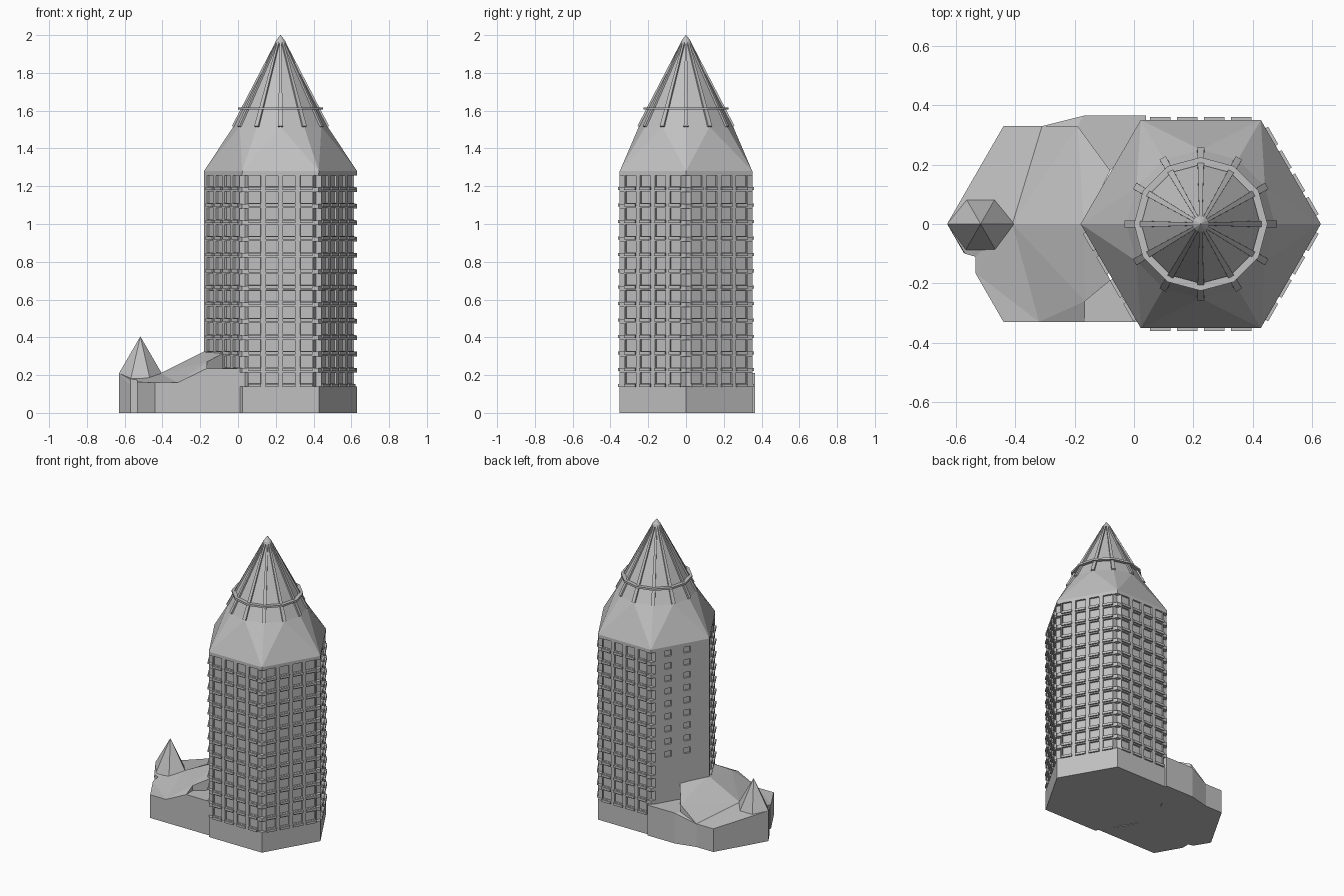
import bpy, bmesh, math
from mathutils import Vector

if "Cube" in bpy.data.objects:
    bpy.data.objects.remove(bpy.data.objects["Cube"])

GREY = bpy.data.materials.new("warm_grey")
GREY.diffuse_color = (0.53, 0.53, 0.53, 1)
GREY.use_nodes = True
GREY.node_tree.nodes["Principled BSDF"].inputs["Base Color"].default_value = GREY.diffuse_color

CX, R, S = 0.225, 0.405, 0.03        # tower centre, hexagon radius, corner notch
Z0, Z1, ROWS = 0.14, 1.27, 13        # facade bottom, top, storeys
STEP = (Z1 - Z0) / ROWS
UP = Vector((0, 0, 1))


def polar(r, deg, z=0.0):
    a = math.radians(deg)
    return Vector((CX + r * math.cos(a), r * math.sin(a), z))


def finish(name, bm, weld=True):
    if weld:
        bmesh.ops.remove_doubles(bm, verts=bm.verts, dist=1e-5)
        bmesh.ops.recalc_face_normals(bm, faces=bm.faces)
    me = bpy.data.meshes.new(name)
    bm.to_mesh(me)
    bm.free()
    me.materials.append(GREY)
    ob = bpy.data.objects.new(name, me)
    bpy.context.collection.objects.link(ob)
    return ob


def loft(bm, bottom, top):
    """Closed solid between two matching rings of points."""
    a = [bm.verts.new(p) for p in bottom]
    b = [bm.verts.new(p) for p in top]
    n = len(a)
    fs = [bm.faces.new((a[i], a[(i + 1) % n], b[(i + 1) % n], b[i])) for i in range(n)]
    fs += [bm.faces.new(a[::-1]), bm.faces.new(b)]
    bmesh.ops.recalc_face_normals(bm, faces=fs)
    return fs


def block(bm, o, u, v, w):
    """Box from corner o with edge vectors u, v, w."""
    ring = [o, o + u, o + u + v, o + v]
    loft(bm, ring, [p + w for p in ring])


def ring(r, z, n=6):
    return [polar(r, 360 / n * i, z) for i in range(n)]


# Plain base and top band of the tower
bm = bmesh.new()
loft(bm, ring(R, 0), ring(R, Z0))
loft(bm, ring(R, Z1), ring(R, 1.28))
finish("tower_base_and_band", bm, False)

# Facades with recessed windows, sills and corner balconies
walls, sills, slabs = bmesh.new(), bmesh.new(), bmesh.new()
holes = []
for k in range(6):
    p, q = polar(R, 60 * k), polar(R, 60 * k + 60)
    e = (q - p).normalized()
    nrm = polar(1, 60 * k + 30) - Vector((CX, 0, 0))
    plain = k == 2
    if plain:
        cols, half, rows = (0.12, 0.25), 0.022, range(4, 13)
        lo, hi = 0.03, 0.07
    else:
        cols = [R / 2 + 0.091 * i for i in (-1.5, -0.5, 0.5, 1.5)]
        half, rows, lo, hi = 0.032, range(ROWS), 0.014, 0.075
    us = [0 if k == 3 else S]
    for c in cols:
        us += [c - half, c + half]
    us.append(R if k == 2 else R - S)
    zs = [Z0]
    for i in rows:
        zs += [Z0 + STEP * i + lo, Z0 + STEP * i + hi]
    zs.append(Z1)
    grid = [[walls.verts.new(p + e * u + UP * z) for u in us] for z in zs]
    for j in range(len(zs) - 1):
        for i in range(len(us) - 1):
            f = walls.faces.new((grid[j][i], grid[j][i + 1], grid[j + 1][i + 1], grid[j + 1][i]))
            if i % 2 and j % 2:
                holes.append(f)
    if not plain:
        for c in cols:
            for i in range(ROWS):
                block(sills, p + e * (c - 0.034) + UP * (Z0 + STEP * i - 0.004) - nrm * 0.004,
                      e * 0.068, nrm * 0.014, UP * 0.016)
    # Notched corner at the start of this facade
    if k != 3:
        back = (polar(R, 60 * k - 60) - p).normalized()
        pts = [p + back * S, p + back * S + e * S, p + e * S]
        for a, b in zip(pts, pts[1:]):
            walls.faces.new([walls.verts.new(v) for v in
                             (a + UP * Z0, b + UP * Z0, b + UP * Z1, a + UP * Z1)])
        for i in range(1, ROWS + 1):
            block(slabs, p + UP * (Z0 + STEP * i - 0.014), e * S, back * S, UP * 0.024)
walls.normal_update()
bmesh.ops.inset_individual(walls, faces=holes, thickness=0.0005, depth=-0.012)
finish("tower_walls", walls, False)
finish("window_sills", sills, False)
finish("corner_balconies", slabs, False)

# Faceted roof changing from six to twelve sides
RT, ZT, ZA = 0.25, 1.515, 1.985
bm = bmesh.new()
h = [bm.verts.new(v) for v in ring(R, 1.28)]
t = [bm.verts.new(v) for v in ring(RT, ZT, 12)]
for k in range(6):
    a, b = h[k], h[(k + 1) % 6]
    t0, t1, t2 = t[2 * k], t[2 * k + 1], t[(2 * k + 2) % 12]
    for tri in ((a, b, t1), (a, t1, t0), (b, t2, t1)):
        bm.faces.new(tri)
finish("lower_roof", bm)

# Cone with a pointed cap
bm = bmesh.new()
loft(bm, ring(RT, ZT, 12), ring(0.006, ZA, 12))
loft(bm, ring(0.03, 1.955, 12), ring(0.026, 1.968, 12))
loft(bm, ring(0.026, 1.968, 12), ring(0.001, 2.0, 12))
finish("cone_roof", bm, False)

# Ribs running up the cone
bm = bmesh.new()
for k in range(12):
    a, b = polar(RT, 30 * k, ZT), polar(0.018, 30 * k, 1.962)
    side = polar(1, 30 * k + 90) - Vector((CX, 0, 0))
    out = side.cross(b - a).normalized()
    if out.z < 0:
        out = -out
    foot = [a - side * 0.012 - out * 0.01, a + side * 0.012 - out * 0.01,
            a + side * 0.012 + out * 0.008, a - side * 0.012 + out * 0.008]
    head = [b - side * 0.005 - out * 0.01, b + side * 0.005 - out * 0.01,
            b + side * 0.005 + out * 0.008, b - side * 0.005 + out * 0.008]
    loft(bm, foot, head)
finish("cone_ribs", bm, False)

# Flat ring around the cone
bm = bmesh.new()
sec = [ring(r, z, 12) for r, z in ((0.2, 1.605), (0.225, 1.605), (0.225, 1.618), (0.2, 1.618))]
for i in range(4):
    a, b = sec[i], sec[(i + 1) % 4]
    for k in range(12):
        m = (k + 1) % 12
        bm.faces.new([bm.verts.new(v) for v in (a[k], a[m], b[m], b[k])])
finish("cone_ring", bm)


# Low annex: ground-to-roof pieces with sloping tops
def annex(name, top):
    bm = bmesh.new()
    fs = loft(bm, [Vector((x, y, 0)) for x, y, z in top], [Vector(v) for v in top])
    bmesh.ops.triangulate(bm, faces=fs[-2:])
    finish(name, bm)


M, H = (-0.41, 0, 0.21), (-0.17, 0, 0.33)
annex("west_roof_back", [(-0.63, 0, 0.21), M, (-0.31, 0.33, 0.16), (-0.44, 0.33, 0.16)])
annex("west_roof_front", [(-0.63, 0, 0.21), (-0.57, -0.1, 0.18), (-0.535, -0.11, 0.175),
                          (-0.535, -0.165, 0.165), (-0.44, -0.33, 0.16),
                          (-0.32, -0.33, 0.16), M])
annex("slope_back", [M, H, (-0.08, 0.18, 0.32), (-0.19, 0.33, 0.26), (-0.31, 0.33, 0.16)])
annex("slope_front", [M, (-0.32, -0.33, 0.16), (-0.165, -0.33, 0.235),
                      (-0.165, -0.26, 0.27), (-0.08, -0.19, 0.315), H])
annex("terrace_back", [(-0.31, 0.33, 0.16), (-0.19, 0.33, 0.21), (-0.08, 0.18, 0.21),
                       (0.04, 0.30, 0.21), (0.04, 0.365, 0.21), (-0.17, 0.365, 0.21)])
annex("terrace_front", [(-0.165, -0.33, 0.235), (0.02, -0.33, 0.235),
                        (-0.08, -0.19, 0.235), (-0.165, -0.26, 0.235)])

# Small six-sided spire on the annex
bm = bmesh.new()
apex = bm.verts.new((-0.517, 0, 0.405))
base = [bm.verts.new((-0.517 + 0.113 * math.cos(math.pi / 3 * i),
                      0.113 * math.sin(math.pi / 3 * i),
                      0.21 if i % 3 == 0 else 0.155)) for i in range(6)]
for i in range(6):
    bm.faces.new((base[i], base[(i + 1) % 6], apex))
finish("annex_spire", bm)
